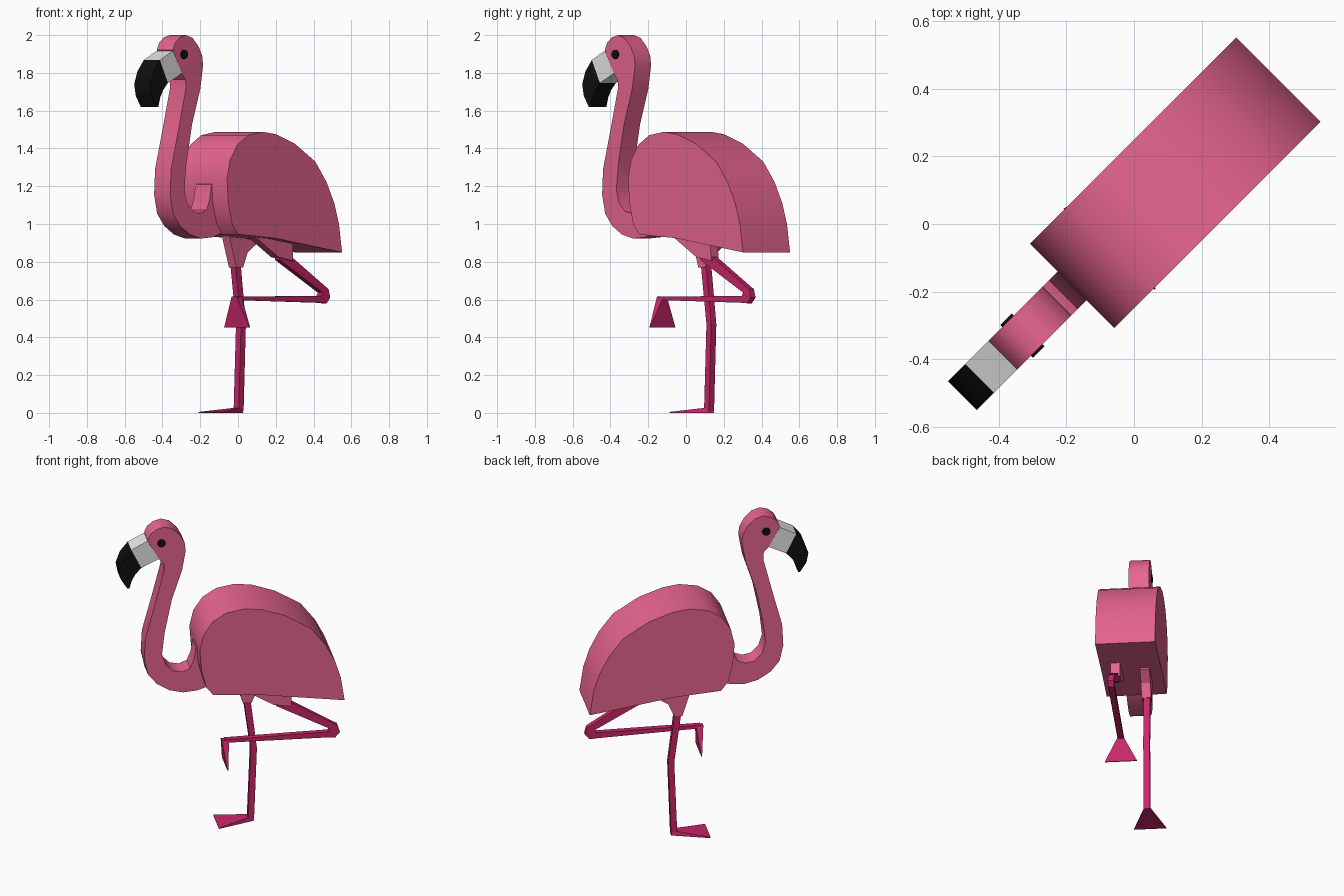
import bpy, bmesh, math
from mathutils import Matrix

# The bird is built along local x (beak at -x) and turned 45 degrees about z
TURN = Matrix.Rotation(math.radians(45), 4, 'Z')


def material(name, rgb):
    m = bpy.data.materials.new(name)
    m.diffuse_color = (*rgb, 1)
    return m


PINK = material("pink", (0.80, 0.13, 0.27))
CRIMSON = material("crimson", (0.58, 0.02, 0.14))
WHITE = material("white", (0.80, 0.80, 0.80))
BLACK = material("black", (0.005, 0.005, 0.005))


def finish(name, bm, mat, angle=35):
    bmesh.ops.recalc_face_normals(bm, faces=bm.faces)
    bm.transform(TURN)
    me = bpy.data.meshes.new(name)
    bm.to_mesh(me)
    bm.free()
    me.materials.append(mat)
    me.shade_smooth()
    me.set_sharp_from_angle(angle=math.radians(angle))
    ob = bpy.data.objects.new(name, me)
    bpy.context.collection.objects.link(ob)
    return ob


def slab(name, profile, half, mat, y=0.0, angle=35):
    """Side profile (x, z) given thickness across the bird."""
    bm = bmesh.new()
    a = [bm.verts.new((x, y - half, z)) for x, z in profile]
    b = [bm.verts.new((x, y + half, z)) for x, z in profile]
    bm.faces.new(a)
    bm.faces.new(b[::-1])
    n = len(profile)
    for i in range(n):
        j = (i + 1) % n
        bm.faces.new((a[i], b[i], b[j], a[j]))
    return finish(name, bm, mat, angle)


def foot(name, heel, toe, y):
    """Webbed wedge from a narrow heel (two x,z points) to a wide toe edge."""
    bm = bmesh.new()
    for pts, w in ((heel, 0.018), (toe, 0.095)):
        for x, z in pts:
            for side in (-1, 1):
                bm.verts.new((x, y + side * w, z))
    bmesh.ops.convex_hull(bm, input=bm.verts)
    return finish(name, bm, CRIMSON, 20)


# Body
slab("body", [
    (0.603, 0.85), (0.58, 1.0), (0.545, 1.11), (0.488, 1.22), (0.403, 1.33),
    (0.25, 1.425), (0.11, 1.475), (0.01, 1.488), (-0.10, 1.47),
    (-0.18, 1.42), (-0.235, 1.34), (-0.258, 1.24), (-0.248, 1.11),
    (-0.22, 1.0), (-0.177, 0.945), (0.10, 0.925)], 0.176, PINK)

# Neck and head in one profile
slab("neck_and_head", [
    (-0.548, 1.92), (-0.53, 1.96), (-0.495, 1.988), (-0.449, 2.0),
    (-0.40, 1.985), (-0.355, 1.94), (-0.328, 1.89), (-0.321, 1.84),
    (-0.343, 1.713), (-0.404, 1.528), (-0.447, 1.315), (-0.462, 1.18),
    (-0.44, 1.11), (-0.397, 1.067), (-0.343, 1.056), (-0.295, 1.075),
    (-0.272, 1.13), (-0.258, 1.21), (-0.10, 1.25), (-0.10, 0.98),
    (-0.19, 0.95), (-0.25, 0.93), (-0.336, 0.923), (-0.419, 0.944),
    (-0.493, 0.99), (-0.546, 1.056), (-0.568, 1.156), (-0.561, 1.29),
    (-0.505, 1.50), (-0.449, 1.72), (-0.452, 1.765), (-0.48, 1.795)],
    0.06, PINK)

# Beak
slab("beak_base", [(-0.548, 1.917), (-0.645, 1.868), (-0.585, 1.747),
                   (-0.48, 1.797)], 0.06, WHITE)
slab("beak_tip", [(-0.645, 1.868), (-0.692, 1.81), (-0.717, 1.74),
                  (-0.706, 1.68), (-0.668, 1.62), (-0.656, 1.62),
                  (-0.642, 1.67), (-0.62, 1.71), (-0.585, 1.747)], 0.06, BLACK)

# Eyes: thin discs on both sides of the head
disc = [(-0.466 + 0.024 * math.cos(i * math.pi / 8),
         1.898 + 0.024 * math.sin(i * math.pi / 8)) for i in range(16)]
for side, label in ((-1, "left"), (1, "right")):
    slab("eye_" + label, disc, 0.0045, BLACK, y=side * 0.0635)

# Feathered thighs
slab("standing_thigh", [(-0.02, 0.96), (0.04, 0.77), (0.09, 0.77),
                        (0.125, 0.85), (0.20, 0.90), (0.20, 0.95)],
     0.028, PINK, y=0.08, angle=20)
slab("raised_thigh", [(-0.03, 0.96), (0.19, 0.825), (0.30, 0.805),
                      (0.295, 0.94)], 0.028, PINK, y=-0.085)

# Standing leg and foot
slab("standing_leg", [(0.044, 0.80), (0.088, 0.47), (0.07, 0.01),
                      (0.107, 0.01), (0.124, 0.47), (0.084, 0.80)],
     0.019, CRIMSON, y=0.084, angle=5)
foot("standing_foot", [(0.107, 0.0), (0.09, 0.028)],
     [(-0.115, 0.0), (-0.115, 0.005)], 0.085)

# Raised leg, folded back at the joint, with the foot hanging
slab("raised_leg", [
    (0.20, 0.86), (0.30, 0.825), (0.575, 0.655), (0.588, 0.61), (0.56, 0.58),
    (0.52, 0.583), (-0.08, 0.597), (-0.10, 0.617), (0.52, 0.618),
    (0.53, 0.637), (0.21, 0.81)], 0.018, CRIMSON, y=-0.085, angle=20)
foot("raised_foot", [(-0.115, 0.615), (-0.072, 0.605)],
     [(-0.094, 0.452), (-0.089, 0.452)], -0.085)
